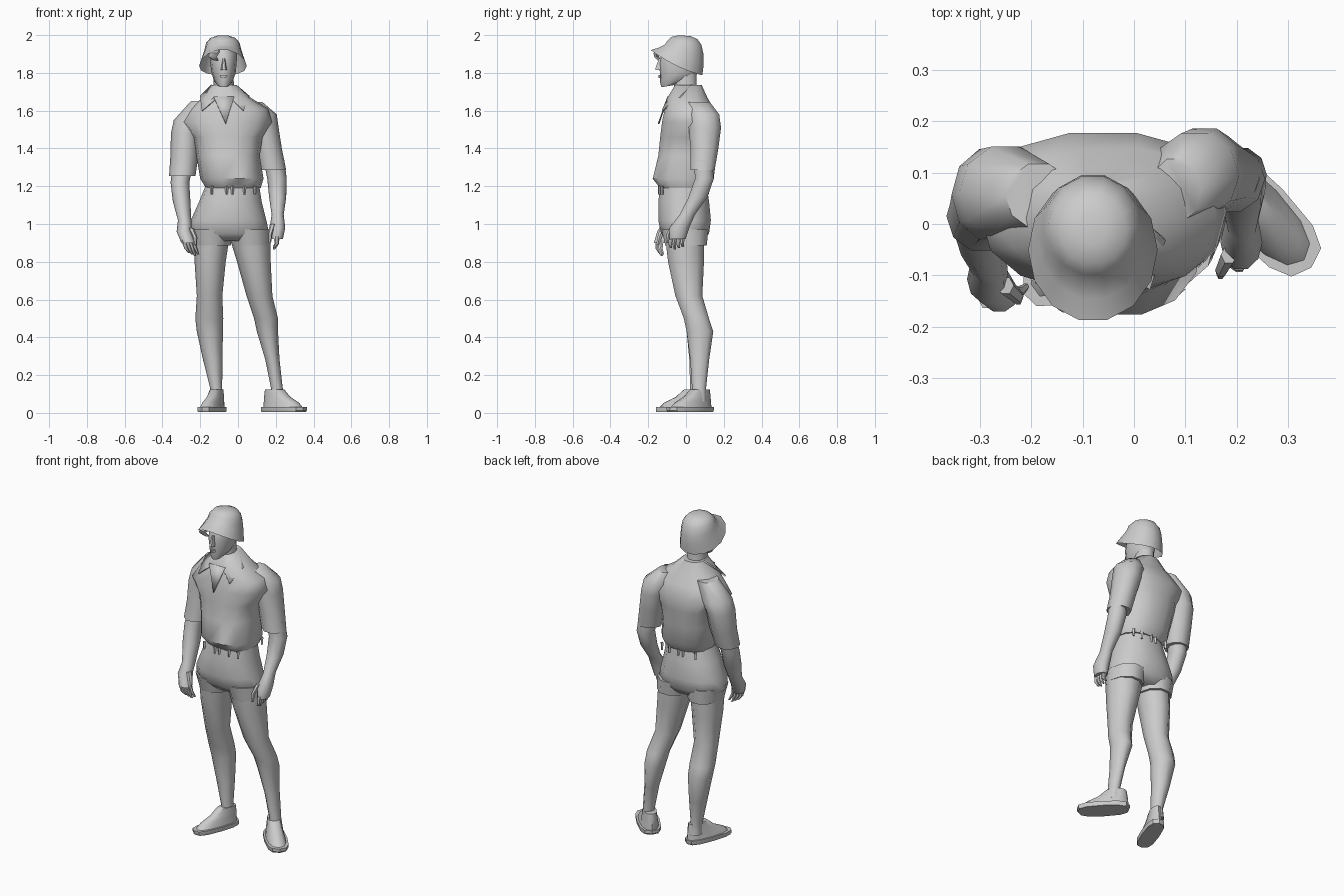
import bpy, bmesh, math
from mathutils import Vector


def finish(name, bm, angle=50):
    bmesh.ops.recalc_face_normals(bm, faces=bm.faces)
    me = bpy.data.meshes.new(name)
    bm.to_mesh(me)
    bm.free()
    ob = bpy.data.objects.new(name, me)
    bpy.context.collection.objects.link(ob)
    bpy.ops.object.select_all(action='DESELECT')
    ob.select_set(True)
    bpy.context.view_layer.objects.active = ob
    bpy.ops.object.shade_smooth_by_angle(angle=math.radians(angle))
    return ob


def loft(name, rings, n=12, rot=0, power=1.0, caps=(True, True), angle=50):
    """Skin through rings (cx, cy, z, rx, ry[, tilt]); tilt raises the back."""
    bm = bmesh.new()
    loops = []
    cr, sr = math.cos(rot), math.sin(rot)
    for cx, cy, z, rx, ry, *tilt in rings:
        loop = []
        for i in range(n):
            a = 2 * math.pi * i / n
            c, s = math.cos(a), math.sin(a)
            u = rx * math.copysign(abs(c) ** power, c)
            v = ry * math.copysign(abs(s) ** power, s)
            dz = tilt[0] * s if tilt else 0
            loop.append(bm.verts.new((cx + u * cr - v * sr, cy + u * sr + v * cr, z + dz)))
        loops.append(loop)
    for a, b in zip(loops, loops[1:]):
        for i in range(n):
            j = (i + 1) % n
            bm.faces.new((a[i], a[j], b[j], b[i]))
    if caps[0]:
        bm.faces.new(loops[0])
    if caps[1]:
        bm.faces.new(loops[-1])
    return finish(name, bm, angle)


def span(x0, x1, y0, y1, z, tilt=0):
    return ((x0 + x1) / 2, (y0 + y1) / 2, z, (x1 - x0) / 2, (y1 - y0) / 2, tilt)


def plate(name, pts, thick=0.008):
    bm = bmesh.new()
    bm.faces.new([bm.verts.new(p) for p in pts])
    ob = finish(name, bm)
    mod = ob.modifiers.new("thickness", 'SOLIDIFY')
    mod.thickness = thick
    mod.offset = 0


# Shirt body, slightly twisted shoulders
loft("shirt", [
    span(-.17, .12, -.14, .12, 1.19), span(-.20, .135, -.18, .15, 1.24),
    span(-.22, .115, -.15, .165, 1.36), span(-.24, .13, -.14, .175, 1.46),
    span(-.30, .18, -.13, .18, 1.54), span(-.25, .16, -.115, .15, 1.61),
    span(-.19, .065, -.10, .115, 1.67), span(-.14, -.005, -.06, .085, 1.735)],
    n=14, power=.85)

# Short sleeves
loft("left_sleeve", [
    span(-.25, -.12, -.01, .12, 1.65), span(-.34, -.16, -.03, .155, 1.55),
    span(-.355, -.20, -.035, .15, 1.48), span(-.358, -.21, -.04, .12, 1.36),
    span(-.365, -.225, -.055, .085, 1.255)], n=10)
loft("right_sleeve", [
    span(.03, .13, .0, .13, 1.645), span(.03, .205, .01, .18, 1.58),
    span(.06, .215, .01, .19, 1.51), span(.09, .232, .02, .175, 1.40),
    span(.115, .255, .02, .155, 1.285)], n=10)

# Collar flaps and open neck
plate("left_collar", [(-.14, .03, 1.735), (-.20, -.03, 1.675), (-.19, -.115, 1.60), (-.12, -.10, 1.66)])
plate("right_collar", [(-.01, .03, 1.735), (.06, -.03, 1.675), (.03, -.125, 1.60), (-.03, -.10, 1.66)])
plate("open_neck", [(-.13, -.095, 1.675), (-.02, -.095, 1.675), (-.065, -.145, 1.53)])

# Shorts with two short legs and belt loops
loft("shorts", [
    span(-.165, .11, -.135, .11, 1.22), span(-.205, .125, -.15, .125, 1.12),
    span(-.25, .15, -.15, .135, 1.02), span(-.255, .165, -.135, .125, .95),
    span(-.20, .12, -.09, .09, .91)], n=14, power=.9)
loft("left_short_leg", [
    span(-.255, -.02, -.135, .12, .97), span(-.235, -.04, -.115, .115, .885)], n=10)
loft("right_short_leg", [
    span(-.05, .165, -.135, .125, .97), span(-.03, .172, -.115, .115, .885)], n=10)
for x in (-.14, -.06, -.03, .035, .09):
    for y in (-.14, .115):
        yy = y * (1 - 6 * (x + .03) ** 2)
        loft("belt_loop", [span(x - .006, x + .006, yy - .008, yy + .008, 1.155),
                           span(x - .01, x + .01, yy - .008, yy + .008, 1.20)], n=4)

# Legs
loft("left_leg", [
    span(-.235, -.045, -.115, .10, .93), span(-.23, -.065, -.10, .10, .80),
    span(-.218, -.083, -.06, .09, .62), span(-.226, -.078, -.015, .125, .50),
    span(-.218, -.08, .0, .145, .43), span(-.185, -.082, .015, .125, .28),
    span(-.147, -.084, .02, .10, .13), span(-.15, -.075, .02, .11, .06)], n=10)
loft("right_leg", [
    span(-.045, .17, -.115, .10, .93), span(-.005, .173, -.10, .10, .80),
    span(.045, .182, -.06, .09, .62), span(.085, .212, -.015, .125, .50),
    span(.10, .212, .0, .148, .43), span(.145, .22, .02, .125, .28),
    span(.175, .237, .03, .108, .13), span(.17, .25, .03, .11, .06)], n=10)


# Slip-on shoes: flat sole and low sloping upper
def shoe(name, heel, toe, width):
    h, t = Vector(heel), Vector(toe)
    d = t - h
    rot = math.atan2(d.y, d.x)
    length = d.length

    def ring(a, b, z, w):
        c = h + d * (a + b) / 2
        return (c.x, c.y, z, length * (b - a) / 2, w / 2)
    loft(name + "_sole", [ring(.02, .98, .004, width * .95), ring(0, 1, .012, width),
                          ring(0, 1, .03, width)], n=12, rot=rot, power=.7, angle=35)
    loft(name + "_upper", [ring(.02, .95, .025, width * .85), ring(.03, .84, .055, width * .75),
                           ring(.04, .62, .085, width * .65), ring(.06, .46, .125, width * .55)],
         n=12, rot=rot, power=.85)


shoe("left_shoe", (-.085, .12), (-.19, -.16), .105)
shoe("right_shoe", (.14, .13), (.345, -.085), .13)

# Bare forearms running into palms
loft("left_arm", [
    span(-.345, -.235, -.03, .09, 1.32), span(-.357, -.258, -.05, .065, 1.22),
    span(-.345, -.252, -.085, .03, 1.12), span(-.318, -.247, -.12, -.03, 1.02),
    span(-.325, -.245, -.155, -.06, .96), span(-.30, -.225, -.172, -.10, .90)], n=10)
loft("right_arm", [
    span(.135, .245, .04, .14, 1.34), span(.155, .258, .045, .15, 1.24),
    span(.165, .255, .01, .115, 1.14), span(.178, .242, -.035, .05, 1.05),
    span(.168, .25, -.09, .02, .98), span(.172, .238, -.09, .0, .92)], n=10)

# Fingers and thumbs
for i in range(4):
    x, y = -.288 + .016 * i, -.15 + .006 * i
    loft("left_finger", [(x, y, .915, .013, .015), (x + .015, y - .002, .87, .011, .012),
                         (x + .03, y + .01, .83 + .008 * abs(i - 2), .006, .007)], n=6)
    y = -.078 + .021 * i
    loft("right_finger", [(.205, y, .935, .015, .013), (.205, y - .006, .895, .012, .011),
                          (.19, y - .002, .865 + .008 * abs(i - 1), .006, .006)], n=6)
loft("left_thumb", [(-.25, -.12, .98, .016, .018), (-.228, -.14, .93, .013, .014),
                    (-.225, -.15, .89, .007, .008)], n=6)
loft("right_thumb", [(.185, -.06, 1.0, .016, .018), (.17, -.09, .95, .012, .014),
                     (.168, -.10, .90, .007, .008)], n=6)

# Neck, head and nose
loft("neck", [span(-.145, -.005, -.075, .075, 1.64), span(-.13, -.02, -.065, .06, 1.71),
              span(-.13, -.025, -.075, .06, 1.80)], n=10)
loft("head", [
    span(-.103, -.05, -.13, -.06, 1.73, .006), span(-.127, -.027, -.137, .03, 1.757, .008),
    span(-.14, -.012, -.138, .065, 1.80), span(-.147, -.007, -.143, .075, 1.85),
    span(-.152, -.005, -.13, .08, 1.90), span(-.14, -.02, -.10, .07, 1.95)], n=12)
loft("nose", [span(-.092, -.058, -.166, -.12, 1.815), span(-.089, -.061, -.163, -.12, 1.83),
              span(-.082, -.068, -.145, -.12, 1.875)], n=6)
for z, w in ((1.786, .022), (1.777, .018)):
    loft("lip", [(-.076, -.137, z - .005, w, .009), (-.076, -.139, z + .003, w * .8, .008)], n=6)

# Soft hat: brim lifts in front, droops behind
hat = loft("hat", [
    (-.08, -.05, 1.855, .126, .14, -.068), (-.08, -.025, 1.89, .108, .122, -.045),
    (-.08, -.01, 1.925, .097, .105, -.025), (-.08, -.008, 1.96, .088, .092, -.012),
    (-.08, -.008, 1.985, .066, .07, -.006), (-.08, -.008, 1.997, .03, .032, -.002)],
    n=14, caps=(False, True))
for v in hat.data.vertices[:14]:
    v.co.z += .018 * ((v.co.y + .05) / .14) ** 2 - .018
# Loose curl of hair at the brim
loft("hair_curl", [(-.115, -.14, 1.865, .012, .012), (-.135, -.155, 1.885, .022, .015),
                   (-.125, -.16, 1.905, .026, .014), (-.105, -.15, 1.92, .01, .01)], n=6)
